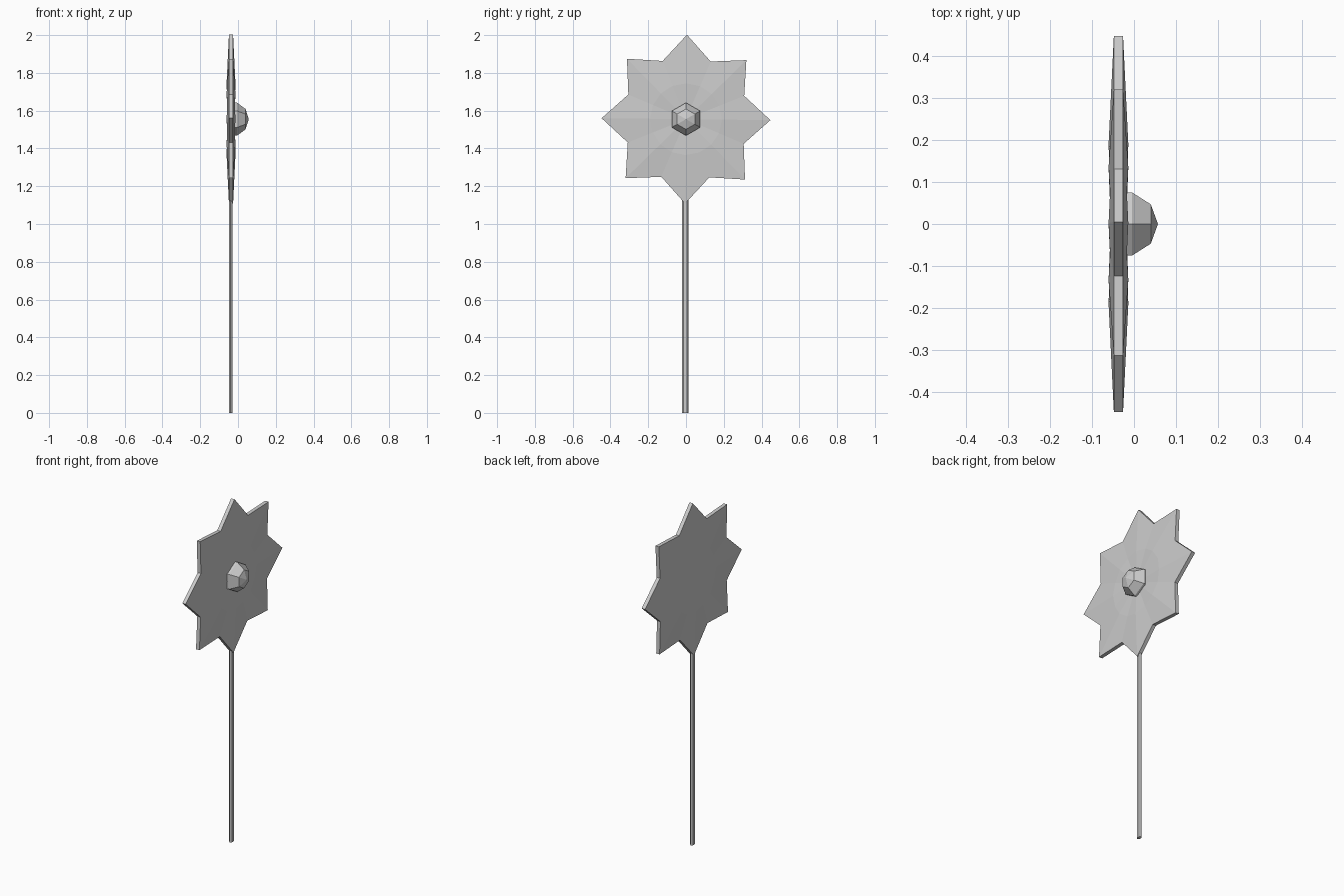
import bpy, bmesh
from math import sin, cos, pi, radians

if "Cube" in bpy.data.objects:
    bpy.data.objects.remove(bpy.data.objects["Cube"])

HX, HZ = -0.037, 1.555   # centre of the flower head


def make_object(name, bm):
    bmesh.ops.recalc_face_normals(bm, faces=bm.faces)
    me = bpy.data.meshes.new(name)
    bm.to_mesh(me)
    bm.free()
    ob = bpy.data.objects.new(name, me)
    bpy.context.collection.objects.link(ob)
    return ob


def ring(bm, n, x, radius, turn=0.0):
    """Ring of n points around the x axis; x and radius are functions of index."""
    out = []
    for i in range(n):
        a = 2 * pi * i / n + turn
        out.append(bm.verts.new((x(i), radius(i) * sin(a), HZ + radius(i) * cos(a))))
    return out


def bridge(bm, a, b):
    n = len(a)
    for i in range(n):
        bm.faces.new((a[i], a[(i + 1) % n], b[(i + 1) % n], b[i]))


def fan(bm, loop, tip):
    for i in range(len(loop)):
        bm.faces.new((loop[i], loop[(i + 1) % len(loop)], tip))


# Eight-pointed petal head, slightly pillowed on both sides
bm = bmesh.new()
turn = radians(0.65)
rims = []
for s in (1, -1):
    rim = ring(bm, 16, lambda i: HX + s * 0.011, lambda i: 0.332 if i % 2 else 0.447, turn)
    mid = ring(bm, 16, lambda i: HX + s * (0.020 if i % 2 else 0.0235), lambda i: 0.19, turn)
    bridge(bm, rim, mid)
    fan(bm, mid, bm.verts.new((HX + s * 0.018, 0, HZ)))
    rims.append(rim)
bridge(bm, *rims)
make_object("petals", bm)

# Six-sided faceted dome in the middle
bm = bmesh.new()
prev = None
for x, r in ((-0.03, 0.087), (-0.005, 0.087), (0.04, 0.054)):
    cur = ring(bm, 6, lambda i: x, lambda i: r)
    if prev:
        bridge(bm, prev, cur)
    else:
        bm.faces.new(cur)
    prev = cur
fan(bm, prev, bm.verts.new((0.057, 0, HZ)))
make_object("flower_centre", bm)

# Flattened six-sided stem
bm = bmesh.new()
bmesh.ops.create_cone(bm, cap_ends=True, segments=6, radius1=1, radius2=1, depth=1)
xs = max(v.co.x for v in bm.verts)
ys = max(v.co.y for v in bm.verts)
for v in bm.verts:
    v.co.x = v.co.x / xs * 0.009 - 0.039
    v.co.y = v.co.y / ys * 0.017 - 0.004
    v.co.z = (v.co.z + 0.5) * 1.15
make_object("stem", bm)
